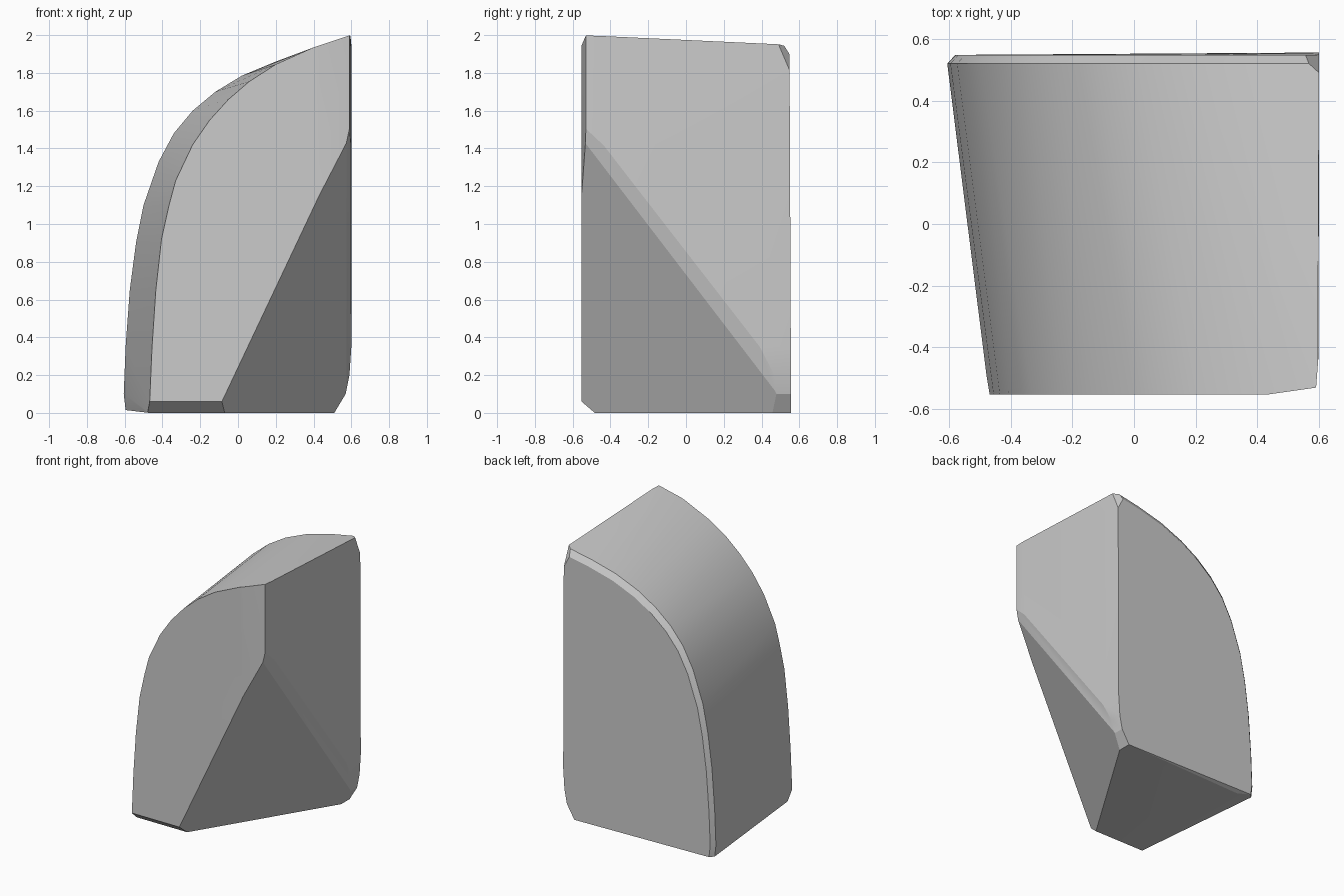
import bpy, bmesh
from math import radians
from mathutils import Vector

if "Cube" in bpy.data.objects:
    bpy.data.objects.remove(bpy.data.objects["Cube"])

# (x, z) profiles of the curved left/top side, bottom to top
FRONT = [(-.47, 0), (-.465, .06), (-.455, .35), (-.435, .65), (-.405, .92), (-.365, 1.1),
         (-.33, 1.23), (-.24, 1.42), (-.15, 1.55), (-.05, 1.66), (.06, 1.755),
         (.2, 1.845), (.4, 1.935), (.595, 2.0)]
BACK = [(-.595, .015), (-.605, .1), (-.595, .35), (-.573, .65), (-.54, .9), (-.5, 1.1),
        (-.42, 1.33), (-.34, 1.48), (-.24, 1.6), (-.12, 1.7), (.02, 1.785),
        (.2, 1.86), (.4, 1.912), (.6, 1.95)]
# rounded lower right corner
CORNER = [(.6, .35), (.59, .2), (.57, .1), (.51, 0)]


def hull(bm):
    """Rebuild the solid as the clean convex hull of its points."""
    pts = [v.co.copy() for v in bm.verts]
    bm.clear()
    for p in pts:
        bm.verts.new(p)
    bmesh.ops.remove_doubles(bm, verts=bm.verts[:], dist=.0005)
    res = bmesh.ops.convex_hull(bm, input=bm.verts[:])
    loose = [v for v in bm.verts if not v.link_faces]
    bmesh.ops.delete(bm, geom=loose, context='VERTS')


def cut(bm, point, normal):
    """Slice off everything on the normal side of the plane."""
    bmesh.ops.bisect_plane(bm, geom=bm.verts[:] + bm.edges[:] + bm.faces[:], dist=1e-5,
                           plane_co=point, plane_no=normal, clear_outer=True)
    hull(bm)


def plane(a, b, c, outside):
    """Normal of the plane through three points, facing the outside point."""
    a, b, c = Vector(a), Vector(b), Vector(c)
    n = (b - a).cross(c - a).normalized()
    return n if n.dot(Vector(outside) - a) > 0 else -n


bm = bmesh.new()
# front edge, back edge and the slightly inset back face
for x, z in FRONT + CORNER:
    bm.verts.new((x, -.553, z))
for x, z in BACK + CORNER + [(-.47, 0)]:
    bm.verts.new((x, .52, z))
for x, z in BACK:
    bm.verts.new((.6 + (x - .6) * .978, .548, z * .978))
for x, z in CORNER:
    bm.verts.new((x, .555, z))
hull(bm)

# large slanted cut through the front right lower corner
A, B, C = (.59, -.53, 1.46), (-.09, -.553, .05), (.6, .55, .07)
n = plane(A, B, C, (.6, -.55, 0))
cut(bm, A, n)

# soft strip between the slanted cut and the right side
cut(bm, (.6, 0, .86), n + Vector((1, 0, 0)))

# front lower bevel
cut(bm, (0, -.553, .06), Vector((0, -.06, -.07)))

# shallow bevel on the front right upright edge
cut(bm, (.43, -.553, 1.5), Vector((.023, -.16, 0)))
cut(bm, (.6, -.4, 1.5), Vector((.13, -.01, 0)))

# clipped top corner at the back right
D, E, F = (.555, .548, 1.9), (.6, .55, 1.81), (.6, .49, 1.95)
cut(bm, D, plane(D, E, F, (.6, .56, 2)))

bmesh.ops.dissolve_limit(bm, angle_limit=radians(.5), verts=bm.verts[:], edges=bm.edges[:])
bmesh.ops.recalc_face_normals(bm, faces=bm.faces[:])
mesh = bpy.data.meshes.new("cut_stone")
bm.to_mesh(mesh)
bm.free()
stone = bpy.data.objects.new("cut_stone", mesh)
bpy.context.collection.objects.link(stone)
bpy.context.view_layer.objects.active = stone
stone.select_set(True)
bpy.ops.object.shade_smooth_by_angle(angle=radians(15))
